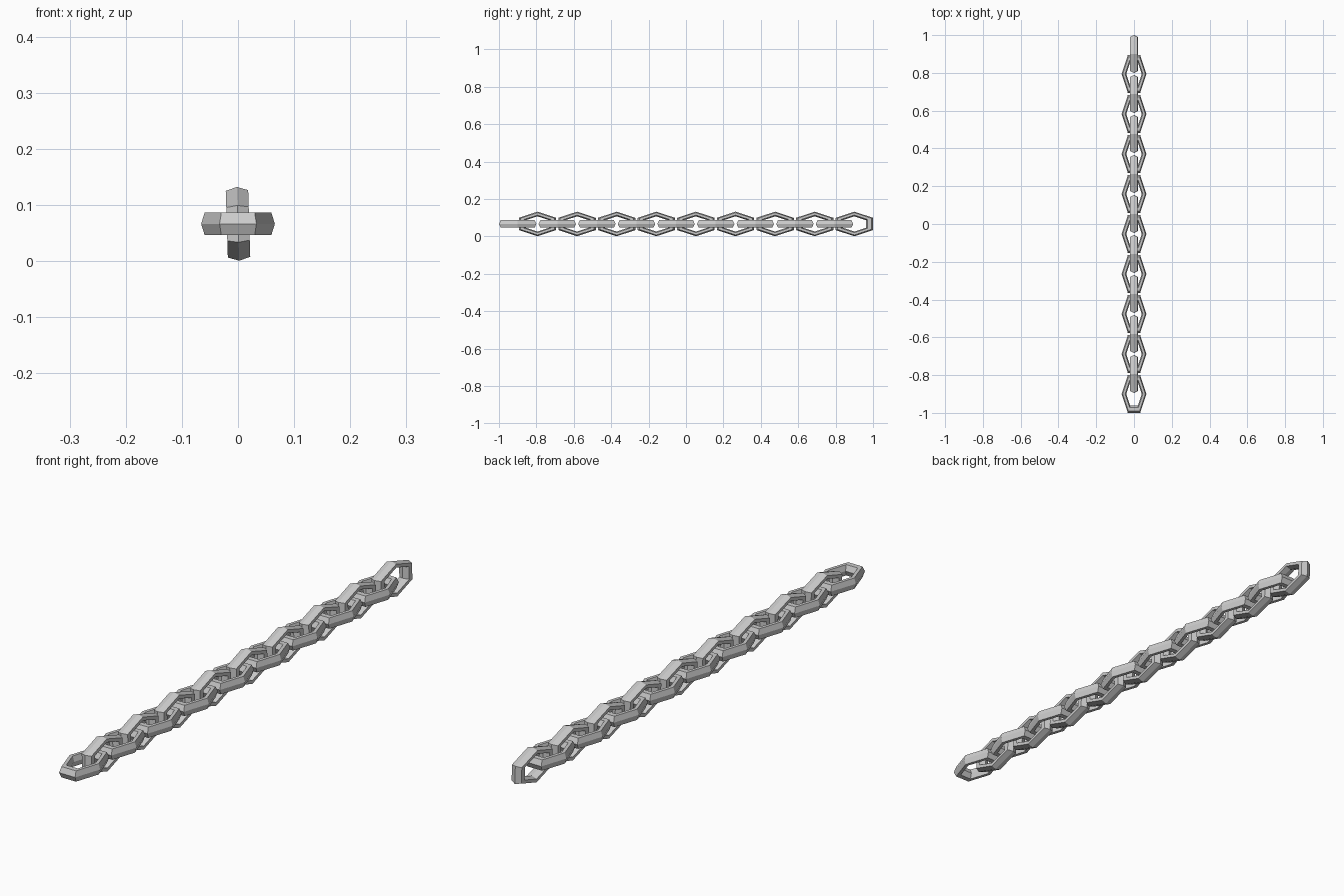
import bpy, bmesh
from math import sin, cos, pi, radians
from mathutils import Matrix

if "Cube" in bpy.data.objects:
    bpy.data.objects.remove(bpy.data.objects["Cube"])

LINKS = 18
HALF_LEN, HALF_WIDTH = 0.1, 0.0657    # outer size of one link
BAR_R, BAR_H = 0.0125, 0.02           # radial and axial half thickness of the bar
STEP = (2 - 2 * HALF_LEN) / (LINKS - 1)
STRETCH = HALF_LEN / (HALF_WIDTH * cos(pi / 6))


def link_mesh():
    """Six-sided ring with a six-sided bar, stretched along y."""
    bm = bmesh.new()
    rings = []
    for i in range(6):
        a = i * pi / 3
        ring = []
        for j in range(6):
            b = j * pi / 3
            r = HALF_WIDTH - BAR_R + BAR_R * cos(b)
            z = BAR_H * sin(b) / sin(pi / 3)
            ring.append(bm.verts.new((r * cos(a), r * sin(a) * STRETCH, z)))
        rings.append(ring)
    for i in range(6):
        p, q = rings[i], rings[(i + 1) % 6]
        for j in range(6):
            k = (j + 1) % 6
            bm.faces.new((p[j], q[j], q[k], p[k]))
    bmesh.ops.recalc_face_normals(bm, faces=bm.faces)
    mesh = bpy.data.meshes.new("chain_link")
    bm.to_mesh(mesh)
    bm.free()
    return mesh


# Chain: links alternate between lying flat and standing upright
mesh = link_mesh()
for n in range(LINKS):
    upright = n % 2 == 1
    ob = bpy.data.objects.new(f"{'upright' if upright else 'flat'}_link_{n + 1}", mesh)
    bpy.context.collection.objects.link(ob)
    turn = radians(88.2) if upright else 0
    ob.matrix_world = (Matrix.Translation((0, -1 + HALF_LEN + n * STEP, 0.0663))
                       @ Matrix.Rotation(turn, 4, 'Y'))
